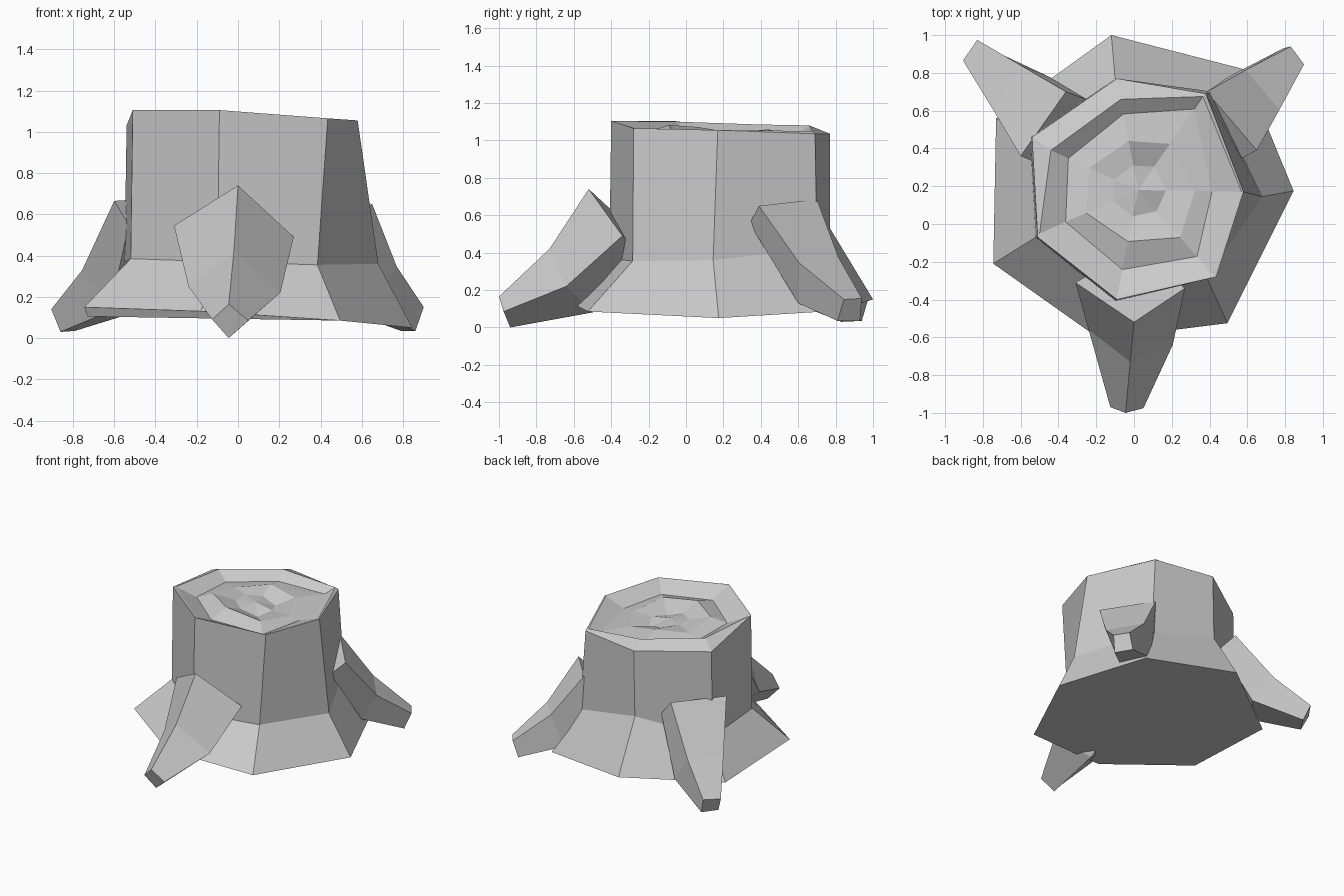
import bpy, bmesh, random
from mathutils import Vector

random.seed(4)
grey = bpy.data.materials.new("plain_grey")
grey.diffuse_color = (0.6, 0.6, 0.6, 1)


def loft(name, rings, close_start=True, close_end=True):
    """Skin matching rings of points into a flat-shaded solid."""
    bm = bmesh.new()
    rows = [[bm.verts.new(p) for p in ring] for ring in rings]
    n = len(rows[0])
    for a, b in zip(rows, rows[1:]):
        for i in range(n):
            j = (i + 1) % n
            bm.faces.new((a[i], a[j], b[j], b[i]))
    if close_start:
        bm.faces.new(rows[0][::-1])
    if close_end == "fan":
        mid = bm.verts.new(sum((v.co for v in rows[-1]), Vector()) / n + Vector((0, 0, 0.02)))
        for i in range(n):
            bm.faces.new((rows[-1][i], rows[-1][(i + 1) % n], mid))
    elif close_end:
        bm.faces.new(rows[-1])
    bmesh.ops.recalc_face_normals(bm, faces=bm.faces)
    mesh = bpy.data.meshes.new(name)
    bm.to_mesh(mesh)
    bm.free()
    mesh.materials.append(grey)
    obj = bpy.data.objects.new(name, mesh)
    bpy.context.collection.objects.link(obj)
    return obj


# Trunk: flared foot, waist, outer rim and chamfered inner rim
foot = [(-.18, -.61, .13), (.495, -.525, .085), (.845, .175, .05), (.58, .82, .09),
        (-.12, 1.0, .15), (-.73, .56, .105), (-.745, -.21, .15)]
waist = [(-.10, -.41, .37), (.385, -.285, .355), (.68, .145, .36), (.42, .70, .42),
         (-.10, .77, .53), (-.55, .46, .37), (-.52, -.07, .385)]
rim = [(-.09, -.40, 1.105), (.435, -.28, 1.065), (.58, .17, 1.055), (.38, .69, 1.035),
       (-.09, .77, 1.035), (-.54, .46, 1.03), (-.51, -.07, 1.105)]
inner = [(-.09, -.385, 1.10), (.425, -.275, 1.065), (.57, .17, 1.055), (.365, .675, 1.05),
         (-.07, .66, 1.08), (-.44, .39, 1.085), (-.50, -.05, 1.10)]


# Weathered cut face: shrinking, uneven rings below the rim
def worn(scale, depth):
    c = Vector((.02, .18, 0))
    ring = []
    for p in inner:
        v = Vector((p[0], p[1], 0))
        v = c + (v - c) * scale * random.uniform(.88, 1.1)
        ring.append((v.x, v.y, p[2] - depth + random.uniform(-.02, .02)))
    return ring


loft("trunk", [foot, waist, rim, inner, worn(.8, .05), worn(.52, .035), worn(.25, .06)],
     close_end="fan")

# Roots: four-sided tapering spurs, each as base, middle and tip sections
loft("front_root", [
    [(0, -.52, .74), (.27, -.34, .49), (0, -.13, .30), (-.31, -.31, .545)],
    [(-.02, -.73, .42), (.205, -.64, .22), (-.02, -.50, .08), (-.24, -.56, .25)],
    [(-.045, -1.0, .165), (.05, -.975, .085), (-.045, -.94, 0), (-.125, -.97, .09)]])
loft("right_root", [
    [(.65, .39, .65), (.385, .70, .685), (.30, .62, .56), (.555, .34, .555)],
    [(.77, .605, .345), (.59, .815, .375), (.50, .78, .14), (.64, .60, .13)],
    [(.90, .845, .15), (.83, .94, .155), (.79, .93, .035), (.86, .81, .035)]])
loft("left_root", [
    [(-.60, .36, .665), (-.36, .70, .68), (-.25, .66, .55), (-.53, .33, .55)],
    [(-.755, .62, .33), (-.60, .84, .36), (-.45, .78, .14), (-.62, .58, .13)],
    [(-.905, .865, .14), (-.83, .975, .155), (-.79, .94, .035), (-.86, .83, .03)]])
